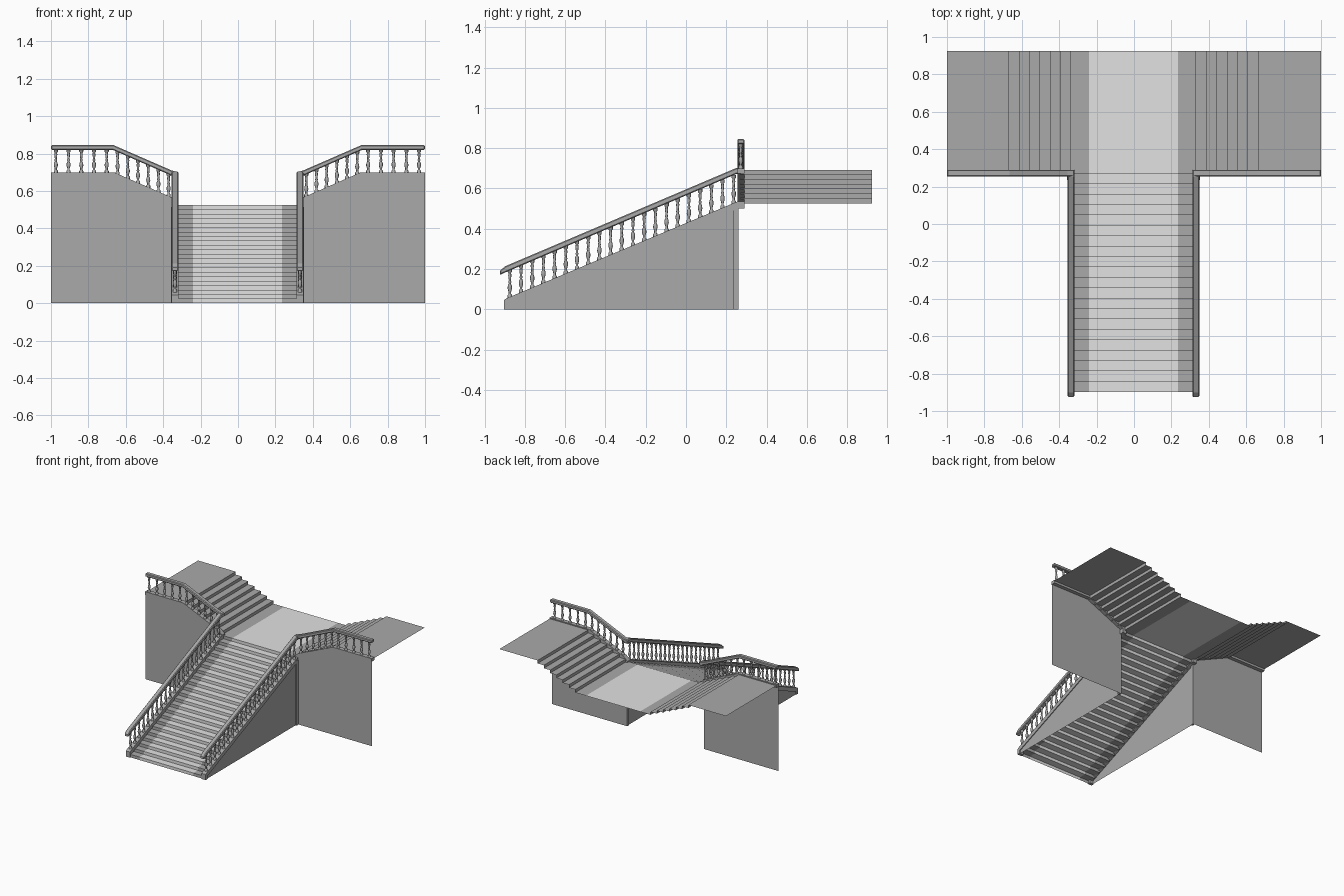
import bpy, bmesh, math
from mathutils import Vector

cube = bpy.data.objects.get("Cube")
if cube:
    bpy.data.objects.remove(cube, do_unlink=True)


def material(name, value):
    m = bpy.data.materials.new(name)
    m.use_nodes = True
    color = (value, value, value, 1)
    m.diffuse_color = color
    m.node_tree.nodes["Principled BSDF"].inputs["Base Color"].default_value = color
    return m


STONE = material("grey stone", 0.4)
CARPET = material("light carpet", 0.76)

# Main dimensions
CX = -0.003                    # stair axis
Y0, YL, YB = -0.898, 0.27, 0.925   # first riser, landing edge, back
LANDING, UPPER = 0.525, 0.692
IN, OUT = 0.316, 0.352         # curb and rail width
CURB_F, CURB_B = 0.255, 0.29   # curb depth along the wings


def px(side, d):
    """x position at distance d from the axis; the wing ends are exact."""
    return side * d if d >= 1 else CX + side * d


def make(name, bm, mats=(STONE,)):
    mesh = bpy.data.meshes.new(name)
    bm.to_mesh(mesh)
    bm.free()
    for m in mats:
        mesh.materials.append(m)
    obj = bpy.data.objects.new(name, mesh)
    bpy.context.collection.objects.link(obj)
    return obj


def prism(name, points, to_a, to_b, bevel=0):
    """Solid between two mapped copies of a 2D outline."""
    bm = bmesh.new()
    a = [bm.verts.new(to_a(*p)) for p in points]
    b = [bm.verts.new(to_b(*p)) for p in points]
    bm.faces.new(a)
    bm.faces.new(b)
    for i in range(len(a)):
        j = (i + 1) % len(a)
        bm.faces.new((a[i], a[j], b[j], b[i]))
    bmesh.ops.recalc_face_normals(bm, faces=bm.faces)
    obj = make(name, bm)
    if bevel:
        mod = obj.modifiers.new("softened edges", "BEVEL")
        mod.width = bevel
        mod.segments = 1
        mod.limit_method = "ANGLE"
        mod.angle_limit = math.radians(50)
    return obj


def sheet(name, rows, outward, carpet_band=None):
    """Open surface through rows of points, facing outward."""
    bm = bmesh.new()
    grid = [[bm.verts.new(p) for p in row] for row in rows]
    for r, q in zip(grid, grid[1:]):
        for i in range(len(r) - 1):
            f = bm.faces.new((r[i], r[i + 1], q[i + 1], q[i]))
            f.material_index = int(i == carpet_band)
            f.normal_update()
            if f.normal.dot(Vector(outward)) < 0:
                f.normal_flip()
    mats = (STONE, CARPET) if carpet_band is not None else (STONE,)
    return make(name, bm, mats)


def stair_path(start, end, z0, z1, risers):
    """Riser and tread profile; the last riser stands at end."""
    run, rise = (end - start) / (risers - 1), (z1 - z0) / risers
    path = [(start, z0)]
    for k in range(risers):
        u, z = start + run * k, z0 + rise * (k + 1)
        path.append((u, z))
        if k < risers - 1:
            path.append((u + run, z))
    return path


# Turned baluster: (radius, height fraction)
TURNING = [(0.011, 0), (0.011, 0.1), (0.006, 0.14), (0.006, 0.2), (0.011, 0.32),
           (0.010, 0.42), (0.005, 0.5), (0.008, 0.55), (0.005, 0.6), (0.008, 0.78),
           (0.006, 0.86), (0.011, 0.9), (0.011, 1)]


def balusters(name, spots):
    bm = bmesh.new()
    sides = 8
    for x, y, z0, z1 in spots:
        rings = []
        for r, t in TURNING:
            z = z0 + (z1 - z0) * t
            rings.append([bm.verts.new((x + r * math.cos(math.tau * i / sides),
                                        y + r * math.sin(math.tau * i / sides), z))
                          for i in range(sides)])
        for a, b in zip(rings, rings[1:]):
            for i in range(sides):
                j = (i + 1) % sides
                f = bm.faces.new((a[i], a[j], b[j], b[i]))
                f.smooth = True
    return make(name, bm)


# Main flight and landing, with the carpet running up the middle
bands = [CX - 0.333, CX - 0.238, CX + 0.238, CX + 0.333]
flight = stair_path(Y0, YL, 0, LANDING, 22) + [(YB, LANDING)]
sheet("main_steps_and_landing", [[(x, y, z) for x in bands] for y, z in flight],
      (0, -1, 1), carpet_band=1)

# Outlines along the main flight (y, z)
main_curb = [(-0.905, 0), (-0.905, 0.045), (-0.89, 0.055), (0.255, 0.535),
             (0.29, 0.535), (0.29, 0.5), (0.255, 0.5), (-0.88, 0.025), (-0.88, 0)]
main_rail = [(-0.925, 0.17), (-0.925, 0.19), (-0.9, 0.213), (0.25, 0.702),
             (0.29, 0.702), (0.29, 0.672), (0.25, 0.672), (-0.9, 0.182)]
# Outlines along the wings (distance from axis, z)
wing_curb = [(IN, 0.535), (0.35, 0.565), (0.66, 0.7), (1, 0.7),
             (1, 0.675), (0.665, 0.675), (0.35, 0.535), (IN, 0.5)]
wing_rail = [(IN, 0.702), (0.352, 0.71), (0.662, 0.845), (1, 0.845),
             (1, 0.82), (0.667, 0.82), (0.352, 0.682), (IN, 0.672)]

for side, word in ((1, "left"), (-1, "right")):
    def along_main(d):
        return lambda y, z: (px(side, d), y, z)

    def along_wing(y):
        return lambda d, z: (px(side, d), y, z)

    # Upper flight and platform
    path = stair_path(0.333, 0.665, LANDING, UPPER, 7) + [(1, UPPER)]
    sheet(word + "_upper_steps_and_platform",
          [[(px(side, d), y, z) for y in (CURB_B - 0.02, YB)] for d, z in path],
          (-side, 0, 1))

    # Plain walls under the main flight and the wing
    x = px(side, 0.346)
    sheet(word + "_flight_wall", [[(x, -0.88, 0), (x, 0.26, 0)],
                                  [(x, -0.88, 0.04), (x, 0.26, 0.52)]], (side, 0, 0))
    sheet(word + "_wing_wall",
          [[(px(side, d), 0.26, 0), (px(side, d), 0.26, z)]
           for d, z in ((0.346, 0.55), (0.662, 0.69), (1, 0.69))], (0, -1, 0))

    # Corner pilaster where the walls meet
    prism(word + "_corner_pilaster", [(0.236, 0), (0.236, 0.515), (0.26, 0.515), (0.26, 0)],
          along_main(0.34), along_main(0.356))

    # Curbs and handrails
    prism(word + "_flight_curb", main_curb, along_main(IN), along_main(OUT))
    prism(word + "_wing_curb", wing_curb, along_wing(CURB_F), along_wing(CURB_B))
    prism(word + "_flight_handrail", main_rail, along_main(IN), along_main(OUT), 0.005)
    prism(word + "_wing_handrail", wing_rail, along_wing(CURB_F), along_wing(CURB_B), 0.005)

    # Balusters: one per tread on the slopes, wider spacing on the level
    spots = []
    for k in range(21):
        y = -0.875 + 0.0556 * k
        z = 0.055 + 0.419 * (y + 0.89)
        spots.append((px(side, 0.334), y, z - 0.005, z + 0.14))
    balusters(word + "_flight_balusters", spots)

    spots = []
    for d in [0.368 + 0.0545 * k for k in range(6)] + [0.699 + 0.068 * k for k in range(5)]:
        z = min(0.7, 0.565 + 0.4355 * (d - 0.35))
        spots.append((px(side, d), 0.272, z - 0.005, z + 0.123))
    balusters(word + "_wing_balusters", spots)
